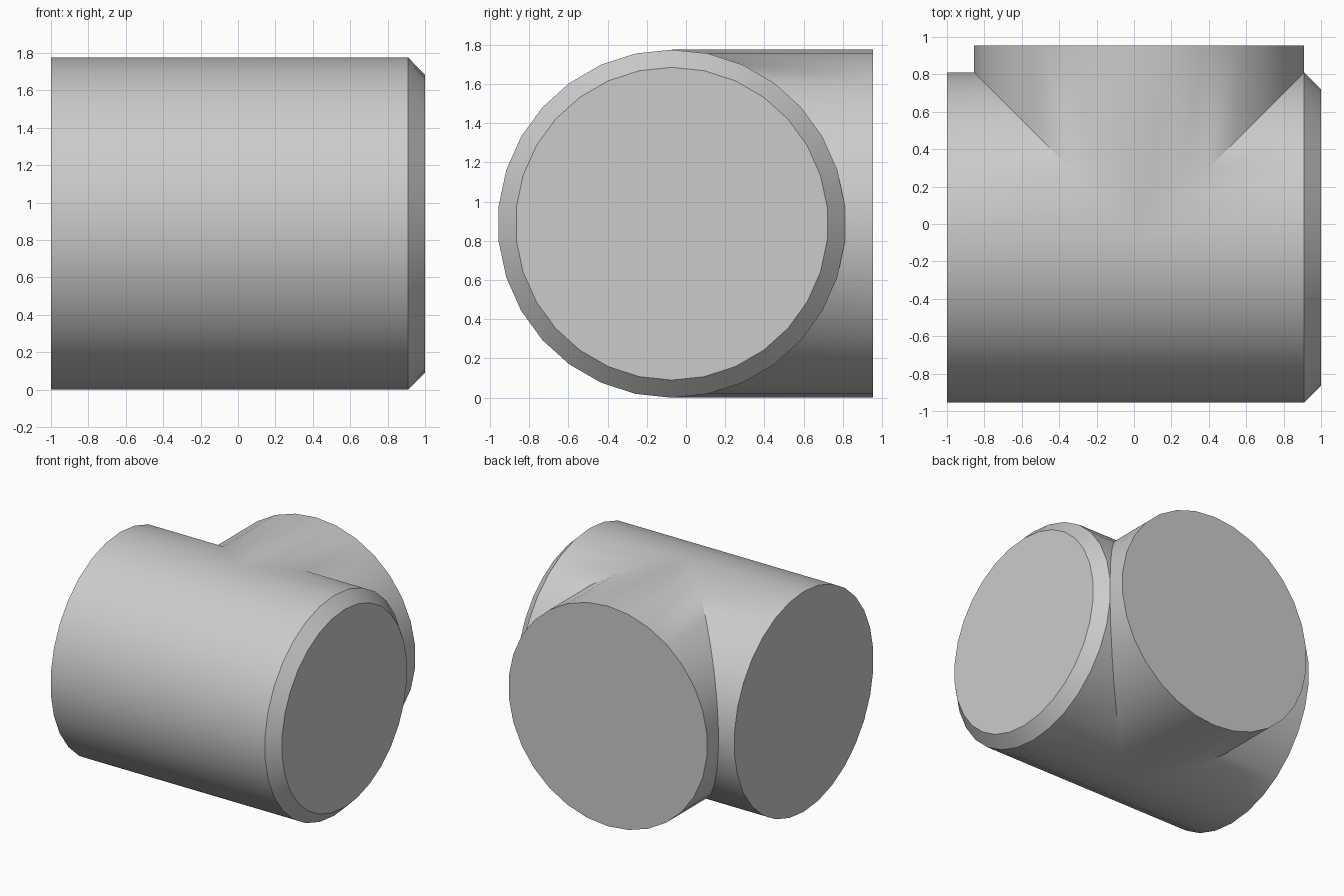
import bpy, bmesh, math

cube = bpy.data.objects.get("Cube")
if cube:
    bpy.data.objects.remove(cube, do_unlink=True)

SIDES = 30
R = 0.8875                       # pipe radius
TIP_R = 0.7975                   # radius of the chamfered end
XC, YC, ZC = 0.0275, -0.0725, R  # branch axis x, main axis y, axis height
LEFT, RIGHT = -1.0, 1.0
BRANCH_END = 0.955
SHOULDER = XC + R * math.cos(math.pi / SIDES)

steel = bpy.data.materials.new("plain grey")
steel.use_nodes = True
grey = (0.6, 0.6, 0.6, 1)
steel.diffuse_color = grey
steel.node_tree.nodes["Principled BSDF"].inputs["Base Color"].default_value = grey

bm = bmesh.new()


def strip(a, b, count):
    """Quads joining two rows of vertices."""
    for i in range(count):
        j = (i + 1) % len(a)
        bm.faces.new((a[i], a[j], b[j], b[i]))


# Rings along the main pipe; the back half is parted by the branch mitre
left, mitre_l, mitre_r, shoulder, tip, branch_l, branch_r = ([] for _ in range(7))
for i in range(SIDES):
    angle = 2 * math.pi * i / SIDES
    s, c = math.sin(angle), math.cos(angle)
    y, z = R * s, R * c
    gap = max(0, y)
    for row, x in ((left, LEFT), (mitre_l, XC - gap), (mitre_r, XC + gap), (shoulder, SHOULDER)):
        row.append(bm.verts.new((x, YC + y, ZC + z)))
    tip.append(bm.verts.new((RIGHT, YC + TIP_R * s, ZC + TIP_R * c)))
    if i <= SIDES // 2:
        branch_l.append(bm.verts.new((XC - gap, BRANCH_END, ZC + z)))
        branch_r.append(bm.verts.new((XC + gap, BRANCH_END, ZC + z)))

# Main pipe, chamfer and its end caps
strip(left, mitre_l, SIDES)
strip(mitre_r, shoulder, SIDES)
strip(shoulder, tip, SIDES)
bm.faces.new(left)
bm.faces.new(tip)

# Branch pipe and its end cap
half = SIDES // 2
strip(mitre_l, branch_l, half)
strip(mitre_r, branch_r, half)
bm.faces.new(branch_l + branch_r[-2:0:-1])

# Weld the rows into one closed skin
bmesh.ops.remove_doubles(bm, verts=bm.verts, dist=0.0005)
bmesh.ops.dissolve_degenerate(bm, edges=bm.edges, dist=0.0005)
bmesh.ops.recalc_face_normals(bm, faces=bm.faces)

mesh = bpy.data.meshes.new("pipe_tee")
bm.to_mesh(mesh)
bm.free()
mesh.materials.append(steel)
pipe = bpy.data.objects.new("pipe_tee", mesh)
bpy.context.collection.objects.link(pipe)

bpy.ops.object.select_all(action='DESELECT')
pipe.select_set(True)
bpy.context.view_layer.objects.active = pipe
bpy.ops.object.shade_smooth_by_angle(angle=math.radians(30))
